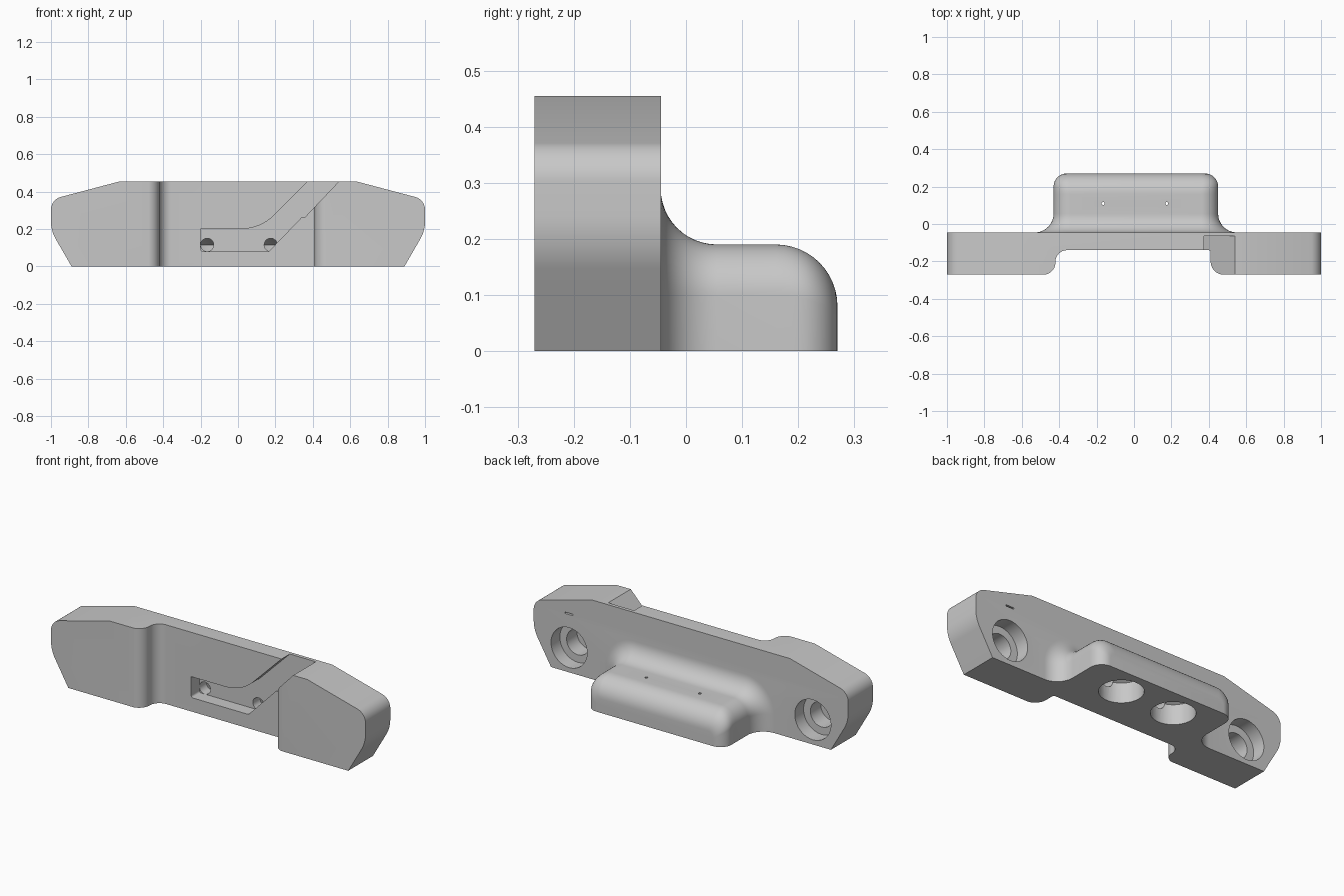
import bpy, bmesh, math
from mathutils import Vector

if "Cube" in bpy.data.objects:
    bpy.data.objects.remove(bpy.data.objects["Cube"], do_unlink=True)

grey = bpy.data.materials.new("light grey")
grey.use_nodes = True
COLOUR = (0.58, 0.58, 0.58, 1)
grey.diffuse_color = COLOUR
grey.node_tree.nodes["Principled BSDF"].inputs["Base Color"].default_value = COLOUR

FRONT, PLATE_BACK, LUG_BACK, TOP = -0.27, -0.045, 0.27, 0.455


def rounded(corners, steps=12):
    """Outline from (x, y, radius) corners with filleted arcs."""
    out = []
    for i, (x, y, r) in enumerate(corners):
        p = Vector((x, y))
        if r == 0:
            out.append(p)
            continue
        a = (Vector(corners[i - 1][:2]) - p).normalized()
        b = (Vector(corners[(i + 1) % len(corners)][:2]) - p).normalized()
        half = a.angle(b) / 2
        centre = p + (a + b).normalized() * r / math.sin(half)
        start = p + a * r / math.tan(half) - centre
        end = p + b * r / math.tan(half) - centre
        for k in range(steps + 1):
            mix = start.lerp(end, k / steps)
            out.append(centre + mix.normalized() * r)
    return out


def loft(name, rings):
    """Closed solid through rings of equal point count."""
    bm = bmesh.new()
    loops = [[bm.verts.new(p) for p in ring] for ring in rings]
    n = len(loops[0])
    for a, b in zip(loops, loops[1:]):
        for i in range(n):
            j = (i + 1) % n
            bm.faces.new((a[i], a[j], b[j], b[i]))
    bm.faces.new(loops[0])
    bm.faces.new(loops[-1])
    bmesh.ops.recalc_face_normals(bm, faces=bm.faces)
    mesh = bpy.data.meshes.new(name)
    bm.to_mesh(mesh)
    bm.free()
    mesh.materials.append(grey)
    ob = bpy.data.objects.new(name, mesh)
    bpy.context.collection.objects.link(ob)
    return ob


def prism_y(name, outline, lo, hi):
    return loft(name, [[(x, y, z) for x, z in outline] for y in (lo, hi)])


def prism_z(name, outline, lo, hi):
    return loft(name, [[(x, y, z) for x, y in outline] for z in (lo, hi)])


def circle(cx, cy, r, n=40):
    return [(cx + r * math.cos(math.tau * k / n), cy + r * math.sin(math.tau * k / n))
            for k in range(n)]


def combine(target, tool, operation="DIFFERENCE"):
    mod = target.modifiers.new("join", "BOOLEAN")
    mod.operation, mod.solver, mod.object = operation, "EXACT", tool
    bpy.context.view_layer.objects.active = target
    bpy.ops.object.modifier_apply(modifier=mod.name)
    bpy.data.objects.remove(tool, do_unlink=True)


# Main plate with chamfered, rounded ends
right_side = [(0.89, 0, 0), (1, 0.19, 0.19), (1, 0.357, 0.07), (0.63, TOP, 0)]
left_side = [(-x, z, r) for x, z, r in reversed(right_side)]
bracket = prism_y("bracket", rounded(right_side + left_side), FRONT, PLATE_BACK)

# Front recess with soft vertical shoulders
recess = [(-0.7, -0.271, 0), (-0.42, -0.271, 0.065), (-0.42, -0.14, 0.062),
          (0.41, -0.14, 0.012), (0.41, -0.271, 0.07), (0.7, -0.271, 0),
          (0.7, -0.4, 0), (-0.7, -0.4, 0)]
combine(bracket, prism_z("recess_cutter", rounded(recess), -0.1, 0.6))


# Rear lug: arch sections swept back, flared into the plate and rounded at the end
def arch(y):
    flare, side, drop = 0, 0, 0
    if y < 0.055:
        s = min(1, (0.055 - y) / 0.1)
        flare = 0.1 * (1 - math.sqrt(1 - s * s))
    if y > LUG_BACK - 0.07:
        side = 0.07 - math.sqrt(max(0, 0.07 ** 2 - (y - LUG_BACK + 0.07) ** 2))
    if y > LUG_BACK - 0.11:
        drop = 0.11 - math.sqrt(max(0, 0.11 ** 2 - (y - LUG_BACK + 0.11) ** 2))
    w, h = 0.44 + flare - side, 0.19 + flare - drop
    r = max(0.03, 0.09 + flare - drop * 0.5)
    outline = rounded([(0.01 - w, 0, 0), (0.01 - w, h, r), (0.01 + w, h, r), (0.01 + w, 0, 0)])
    return [(x, y, z) for x, z in outline]


STEPS = 12
angles = [math.pi / 2 * k / STEPS for k in range(STEPS + 1)]
stations = [-0.055] + [0.055 - 0.1 * math.cos(a) for a in angles]
stations += [LUG_BACK - 0.11 + 0.11 * math.sin(a) for a in angles]
combine(bracket, loft("lug", [arch(y) for y in stations]), "UNION")

# Slanted slot that opens through the top edge
slot = [(-0.2, 0.2, 0), (-0.2, 0.08, 0.012), (0.165, 0.08, 0.02), (0.34, 0.262, 0),
        (0.357, 0.262, 0), (0.64, 0.56, 0), (0.48, 0.56, 0), (0.12, 0.2, 0.25)]
combine(bracket, prism_y("slot_cutter", rounded(slot), -0.4, -0.065))

# Pockets under the lug, with a front port and a pin hole above each
for x in (-0.165, 0.175):
    y = 0.11
    levels = [(-0.1, 0.115), (0.115, 0.115), (0.16, 0.03)]
    combine(bracket, loft("pocket_cutter",
                          [[(px, py, z) for px, py in circle(x, y, r)] for z, r in levels]))
    combine(bracket, prism_y("port_cutter", circle(x, 0.115, 0.035, 24), -0.1, 0.07))
    combine(bracket, prism_z("pin_cutter", circle(x, y, 0.008, 12), 0.1, 0.3))

# Stepped blind bolt holes in the back of both wings
for x in (-0.775, 0.775):
    combine(bracket, prism_y("bore_cutter", circle(x, 0.142, 0.115), -0.125, 0.1))
    combine(bracket, prism_y("bolt_cutter", circle(x, 0.142, 0.072), -0.22, -0.1))

# Thin slit near the upper corner of one wing
slit = [(0.75, 0.332), (0.802, 0.332), (0.802, 0.34), (0.75, 0.34)]
combine(bracket, prism_y("slit_cutter", slit, -0.075, 0))

# Smooth rounds, sharp edges
bpy.ops.object.select_all(action="DESELECT")
bracket.select_set(True)
bpy.context.view_layer.objects.active = bracket
bpy.ops.object.shade_smooth_by_angle(angle=math.radians(30))
